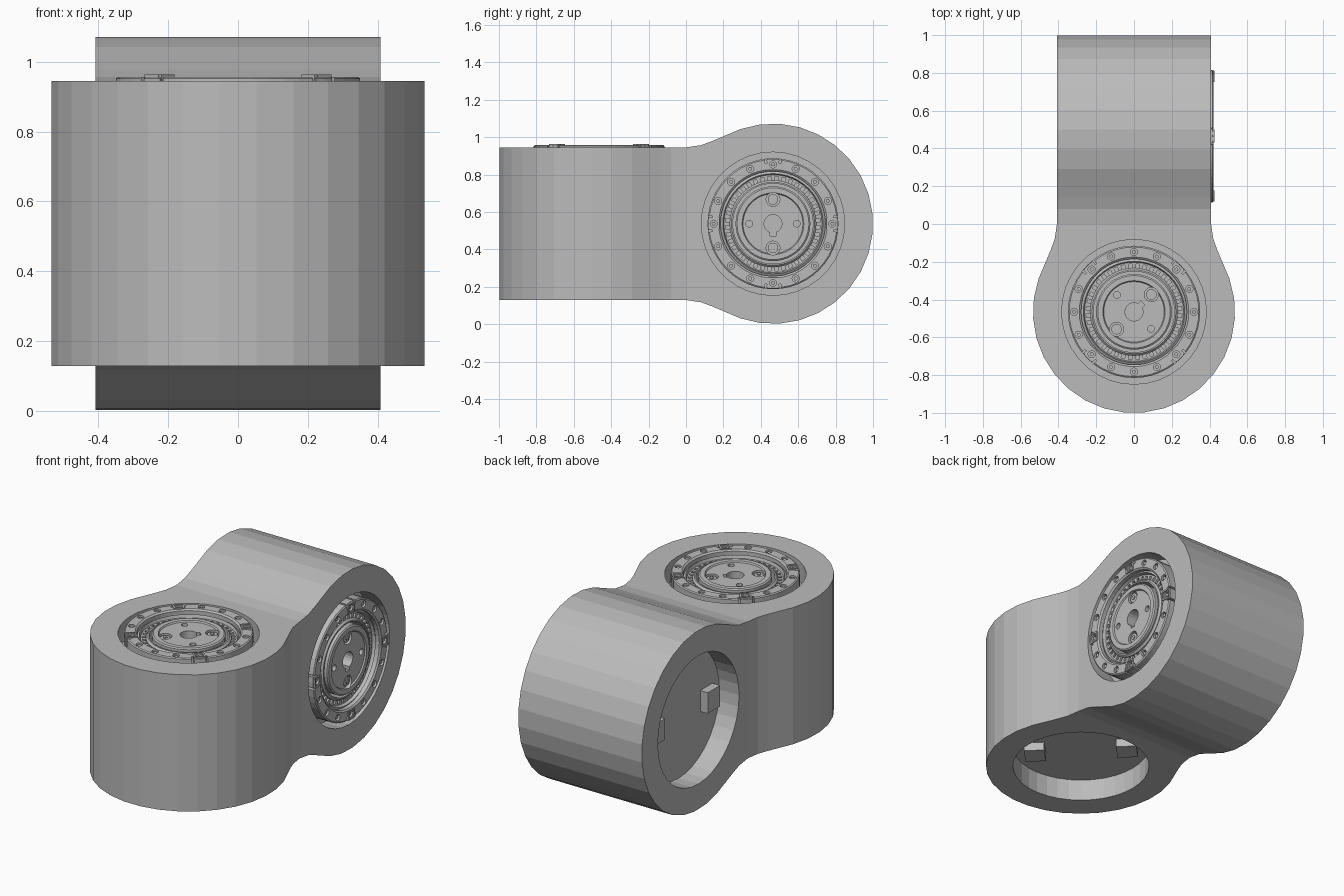
import bpy, bmesh
from math import sin, cos, pi, radians
from mathutils import Matrix, Vector

old = bpy.data.objects.get("Cube")
if old:
    bpy.data.objects.remove(old, do_unlink=True)

HALF = 0.408      # half thickness of a housing
RAD = 0.535       # outer radius of a housing
REACH = 0.465     # motor axis to joint plane


def material(name, value):
    m = bpy.data.materials.new(name)
    m.use_nodes = True
    col = (value, value, value, 1)
    m.diffuse_color = col
    m.node_tree.nodes["Principled BSDF"].inputs["Base Color"].default_value = col
    return m


GREY = material("plain grey", 0.5)


def make(name, bm, frame):
    bmesh.ops.recalc_face_normals(bm, faces=bm.faces[:])
    me = bpy.data.meshes.new(name)
    bm.to_mesh(me)
    bm.free()
    me.materials.append(GREY)
    ob = bpy.data.objects.new(name, me)
    ob.matrix_world = frame
    bpy.context.collection.objects.link(ob)
    return ob


def polar(r, a, z=0):
    return Vector((r * cos(a), r * sin(a), z))


def add_cyl(bm, centre, r, z0, z1, n=32):
    at = Matrix.Translation((centre[0], centre[1], (z0 + z1) / 2))
    bmesh.ops.create_cone(bm, cap_ends=True, segments=n, radius1=r, radius2=r,
                          depth=z1 - z0, matrix=at)


def add_box(bm, r, a, size, z0, z1):
    at = (Matrix.Translation(polar(r, a, (z0 + z1) / 2)) @ Matrix.Rotation(a, 4, "Z")
          @ Matrix.Diagonal((size[0], size[1], z1 - z0, 1)))
    bmesh.ops.create_cube(bm, size=1, matrix=at)


def lathe(bm, profile, n=48, closed=True):
    rings = [[bm.verts.new(polar(r, 2 * pi * i / n, z)) for i in range(n)] for r, z in profile]
    pairs = list(zip(rings, rings[1:]))
    if closed:
        pairs.append((rings[-1], rings[0]))
    else:
        bm.faces.new(rings[0])
        bm.faces.new(rings[-1])
    for a, b in pairs:
        for i in range(n):
            j = (i + 1) % n
            bm.faces.new((a[i], a[j], b[j], b[i]))


def cut(ob, cutter):
    mod = ob.modifiers.new("cut", "BOOLEAN")
    mod.operation, mod.solver, mod.object = "DIFFERENCE", "EXACT", cutter
    cutter.hide_render = True
    bpy.context.view_layer.update()
    ev = ob.evaluated_get(bpy.context.evaluated_depsgraph_get())
    me = bpy.data.meshes.new_from_object(ev)
    ob.modifiers.clear()
    ob.data = me
    bpy.data.objects.remove(cutter, do_unlink=True)


def housing(name, frame):
    # Outline: round end with a waisted neck meeting the joint plane
    start = radians(70.9)
    sweep = 2 * pi - 2 * start
    right = [(HALF, REACH), (0.42, REACH - 0.08), (0.442, REACH - 0.14)]
    start = radians(90 - 19.1)
    pts = [Vector((x, y, 0)) for x, y in right]
    low, high = radians(19.1), radians(-199.1)
    pts += [polar(RAD, low + (high - low) * i / 19) for i in range(20)]
    pts += [Vector((-x, y, 0)) for x, y in reversed(right)]
    bm = bmesh.new()
    face = bm.faces.new([bm.verts.new(p - Vector((0, 0, HALF))) for p in pts])
    top = bmesh.ops.extrude_face_region(bm, geom=[face])["geom"]
    bmesh.ops.translate(bm, vec=(0, 0, 2 * HALF),
                        verts=[g for g in top if isinstance(g, bmesh.types.BMVert)])
    ob = make(name, bm, frame)
    # Motor well in front, shallow opening behind
    bm = bmesh.new()
    add_cyl(bm, (0, 0), 0.383, HALF - 0.12, HALF + 0.1, 36)
    add_cyl(bm, (0, 0), 0.383, -HALF - 0.1, -HALF + 0.13, 36)
    cut(ob, make(name + "_cutter", bm, frame))


def motor(prefix, frame):
    frame = frame @ Matrix.Translation((0, 0, HALF))
    # Outer bolt ring with sixteen holes
    bm = bmesh.new()
    lathe(bm, [(0.35, -0.12), (0.35, 0.007), (0.343, 0.012), (0.29, 0.012),
               (0.28, 0.004), (0.28, -0.12)])
    ring = make(prefix + "_bolt_ring", bm, frame)
    bm = bmesh.new()
    for i in range(16):
        add_cyl(bm, polar(0.317, i * pi / 8), 0.019, -0.03, 0.05, 12)
    for i in range(4):
        for side in (-1, 1):
            add_box(bm, 0.35, i * pi / 2 + side * 0.11, (0.05, 0.012), -0.04, 0.05)
    cut(ring, make(prefix + "_hole_cutter", bm, frame))

    # Square clamp plates and bolt heads on the ring
    bm = bmesh.new()
    for i in range(4):
        for side in (-1, 1):
            add_box(bm, 0.317, i * pi / 2 + side * 0.085, (0.058, 0.01), 0, 0.018)
            add_box(bm, 0.317 + side * 0.026, i * pi / 2, (0.008, 0.05), 0, 0.018)
    for i in range(16):
        add_cyl(bm, polar(0.317, i * pi / 8), 0.011, -0.03, 0.006, 6)
    make(prefix + "_clamps_and_bolts", bm, frame)

    # Stepped bearing races
    bm = bmesh.new()
    lathe(bm, [(0.28, -0.12), (0.28, -0.02), (0.268, -0.012), (0.262, -0.03),
               (0.254, -0.03), (0.254, -0.12)])
    lathe(bm, [(0.232, -0.12), (0.232, -0.025), (0.222, -0.015), (0.214, -0.015),
               (0.214, -0.12)])
    make(prefix + "_bearing_races", bm, frame)
    bm = bmesh.new()
    for i in range(40):
        add_box(bm, 0.243, i * pi / 20, (0.024, 0.02), -0.1, -0.03)
    make(prefix + "_bearing_rollers", bm, frame)

    # Centre hub with keyhole, screw pockets and pin holes
    bm = bmesh.new()
    lathe(bm, [(0.2, -0.12), (0.2, -0.006), (0.192, 0), (0.165, 0), (0.16, -0.008)],
          closed=False)
    hub = make(prefix + "_hub", bm, frame)
    bm = bmesh.new()
    add_cyl(bm, (0, 0), 0.048, -0.09, 0.05, 20)
    cut(hub, make(prefix + "_bore_cutter", bm, frame))
    bm = bmesh.new()
    add_box(bm, 0.045, pi, (0.04, 0.03), -0.09, 0.05)
    for side in (0, pi):
        add_cyl(bm, polar(0.13, side), 0.037, -0.04, 0.05, 20)
        add_cyl(bm, polar(0.127, side + pi / 2), 0.018, -0.05, 0.05, 14)
    cut(hub, make(prefix + "_pocket_cutter", bm, frame))
    bm = bmesh.new()
    for side in (0, pi):
        at = polar(0.13, side)
        add_cyl(bm, at, 0.028, -0.04, -0.015, 16)
        add_cyl(bm, at, 0.013, -0.015, -0.01, 6)
    make(prefix + "_hub_screws", bm, frame)


def stops(name, frame):
    # Two square lugs on the floor of the rear opening
    bm = bmesh.new()
    for a in (pi / 2, -pi / 2):
        add_box(bm, 0.26, a, (0.115, 0.125), -HALF + 0.08, -HALF + 0.14)
    make(name, bm, frame)


upright = Matrix.Translation((0, -REACH, RAD + 0.002))
sideways = Matrix(((0, 0, 1, 0), (0, -1, 0, REACH), (1, 0, 0, RAD + 0.002), (0, 0, 0, 1)))
for label, frame, turn in (("front", upright, 225), ("rear", sideways, 0)):
    housing(label + "_housing", frame)
    turned = frame @ Matrix.Rotation(radians(turn), 4, "Z")
    motor(label + "_motor", turned)
    stops(label + "_opening_lugs", turned)
